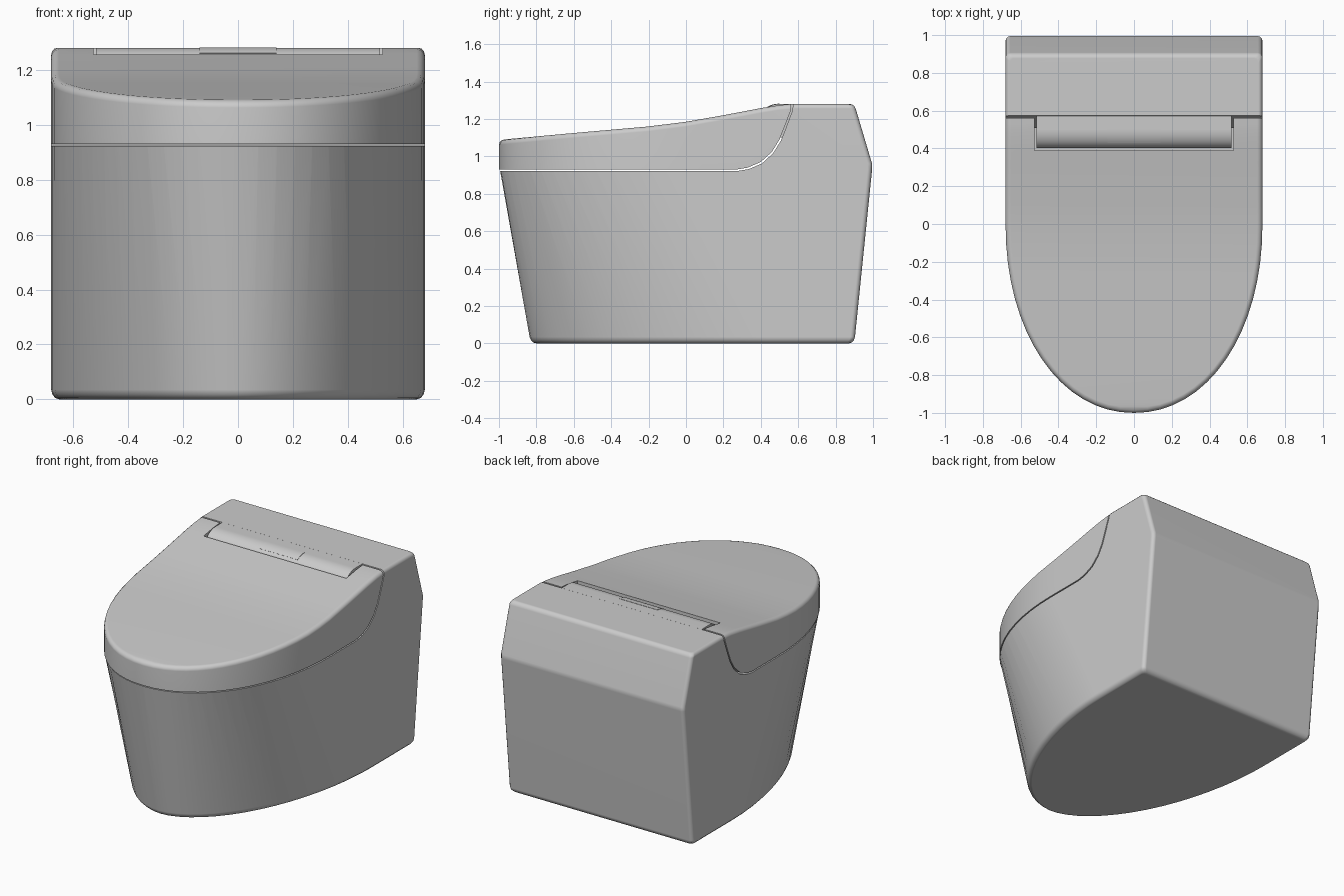
import bpy, bmesh
from math import sin, cos, pi, radians

if "Cube" in bpy.data.objects:
    bpy.data.objects.remove(bpy.data.objects["Cube"], do_unlink=True)

W = 0.68          # half width
STEPS = 16        # segments in a quarter of the rounded front
LID_BASE = 0.93
ROUND = [(1 - cos(a), sin(a)) for a in (0, pi / 6, pi / 3, pi / 2)]

glaze = bpy.data.materials.new("light grey ceramic")
glaze.use_nodes = True
glaze.diffuse_color = (0.6, 0.6, 0.6, 1)
glaze.node_tree.nodes["Principled BSDF"].inputs["Base Color"].default_value = (0.6, 0.6, 0.6, 1)


def finish(name, bm):
    """Turn a bmesh into a named, coloured object."""
    bmesh.ops.recalc_face_normals(bm, faces=bm.faces)
    mesh = bpy.data.meshes.new(name)
    bm.to_mesh(mesh)
    bm.free()
    mesh.materials.append(glaze)
    obj = bpy.data.objects.new(name, mesh)
    bpy.context.collection.objects.link(obj)
    return obj


def prism(name, profile, half_width):
    """Extrude a (y, z) profile across x."""
    bm = bmesh.new()
    left, right = ([bm.verts.new((x, y, z)) for y, z in profile] for x in (half_width, -half_width))
    bm.faces.new(left)
    bm.faces.new(right)
    for i in range(len(profile)):
        j = (i + 1) % len(profile)
        bm.faces.new((left[i], left[j], right[j], right[i]))
    return finish(name, bm)


def subtract(obj, cutter):
    cutter.hide_render = True
    cutter.hide_set(True)
    cutter.display_type = 'WIRE'
    mod = obj.modifiers.new("cut", 'BOOLEAN')
    mod.operation, mod.solver, mod.object = 'DIFFERENCE', 'EXACT', cutter


def smooth(obj):
    """Apply the cuts, then smooth shading with sharp edges kept."""
    bpy.ops.object.select_all(action='DESELECT')
    obj.select_set(True)
    bpy.context.view_layer.objects.active = obj
    for mod in list(obj.modifiers):
        bpy.ops.object.modifier_apply(modifier=mod.name)
    bpy.ops.object.shade_smooth_by_angle(angle=radians(35))
    mod = obj.modifiers.new("flat_normals", 'WEIGHTED_NORMAL')
    mod.keep_sharp = True


def lerp(table, v):
    """Piecewise linear lookup."""
    if v <= table[0][0]:
        return table[0][1]
    for (a, p), (b, q) in zip(table, table[1:]):
        if v <= b:
            return p + (q - p) * (v - a) / (b - a)
    return table[-1][1]


def front_curve(centre, length, power, inset=0.0):
    """Half of the rounded front, from the side to the tip."""
    pts = []
    for i in range(STEPS + 1):
        t = pi / 2 * i / STEPS
        x = (W - inset) * max(cos(t), 0) ** (2 / power) if i < STEPS else 0.0
        pts.append((x, centre - (length - inset) * sin(t) ** (2 / power)))
    return pts


# Seam between lid and body, seen from the side
seam = [(0.27, LID_BASE), (0.33, 0.94), (0.4, 0.97), (0.46, 1.025),
        (0.5, 1.09), (0.53, 1.165), (0.562, 1.25)]
lid_top = [(-1, 1.088), (-0.6, 1.125), (-0.2, 1.16), (0, 1.185),
           (0.2, 1.22), (0.4, 1.258), (0.5, 1.274), (0.562, 1.28)]

# Body: stacked outlines, square at the back and rounded at the front
back = [(0, 0.9), (0.93, 0.995), (0.96, 0.995), (1.28, 0.9)]
levels = [(0.035 * (1 - s), 0.03 * (1 - c)) for c, s in ROUND[::-1]]
levels = [(0.035 - 0.035 * s, 0.03 * c) for c, s in ROUND[::-1]]
levels += [(0.93, 0), (0.96, 0)]
levels += [(1.255 + 0.025 * s, 0.022 * c) for c, s in ROUND]


def body_outline(z, inset):
    f = min(z / 0.93, 1)
    rear = lerp(back, z) - inset
    w, r = W - inset, 0.025
    half = [(w - r * c, rear - r + r * s) for c, s in ROUND[::-1]]
    low = front_curve(0.45, 1.28, 1.85, inset)
    high = front_curve(0.0, 0.995, 2.08, inset)
    half += [(a + (c - a) * f, b + (d - b) * f) for (a, b), (c, d) in zip(low, high)]
    return half + [(-x, y) for x, y in half[-2::-1]]


bm = bmesh.new()
rings = [[bm.verts.new((x, y, z)) for x, y in body_outline(z, inset)] for z, inset in levels]
for lower, upper in zip(rings, rings[1:]):
    for i in range(len(lower)):
        j = (i + 1) % len(lower)
        bm.faces.new((lower[i], lower[j], upper[j], upper[i]))
bm.faces.new(rings[0])
bm.faces.new(rings[-1])
body = finish("body", bm)
lid_space = [(y + 0.006, z - 0.008) for y, z in seam] + [(0.575, 1.29), (0.6, 1.5), (-1.3, 1.5), (-1.3, LID_BASE - 0.008)]
subtract(body, prism("lid_space_cutter", lid_space, 1.0))

# Lid: outline carried up to a sloping top with a rounded rim
side = [(W, y) for y, z in seam[::-1]] + [(W, 0.18), (W, 0.09)]
half = side + front_curve(0.0, 1.0, 2.08)
bm = bmesh.new()


def lid_ring(inset, height):
    """One pair of mirrored point rows; the tip is shared."""
    row = []
    for x, y in half:
        yy = y + inset * max(0, -y) ** 2
        row.append((x * (1 - inset / W), yy, height(yy)))
    left = [bm.verts.new(p) for p in row]
    right = [bm.verts.new((-x, y, z)) for x, y, z in row[:-1]] + [left[-1]]
    return left, right


def span(ring):
    """Fill across from left to right."""
    left, right = ring
    for i in range(len(left) - 1):
        face = [left[i], left[i + 1], right[i + 1], right[i]]
        bm.faces.new(list(dict.fromkeys(face)))


lid_rings = [lid_ring(0, lambda y: lerp(seam, y))]
lid_rings += [lid_ring(0.028 * c, lambda y, s=s: lerp(lid_top, y) - 0.026 * (1 - s)) for c, s in ROUND]
for lower, upper in zip(lid_rings, lid_rings[1:]):
    for a, b in zip(lower, upper):
        for i in range(len(a) - 1):
            bm.faces.new((a[i], a[i + 1], b[i + 1], b[i]))
span(lid_rings[0])
span(lid_rings[-1])
bm.faces.new([r[0][0] for r in lid_rings] + [r[1][0] for r in lid_rings[::-1]])
lid = finish("lid", bm)
slot = [(0.39, 1.12), (0.7, 1.12), (0.7, 1.4), (0.39, 1.4)]
subtract(lid, prism("hinge_slot_cutter", slot, 0.527))

# Hinge cover: bar with a rounded front edge, and a thin plate upon it


def hinge_arc(first, last, grow=0.0, steps=10):
    angles = [radians(first + (last - first) * i / steps) for i in range(steps + 1)]
    return [(0.5 - (0.098 + grow) * cos(a), 1.21 + (0.07 + grow) * sin(a)) for a in angles]


hinge = prism("hinge_cover", [(0.573, 1.28), (0.573, 1.1), (0.402, 1.1)] + hinge_arc(0, 90), 0.517)
plate = prism("hinge_plate", hinge_arc(45, 90, 0.002) + hinge_arc(90, 45, -0.003), 0.14)

for part in (body, lid, hinge, plate):
    smooth(part)
